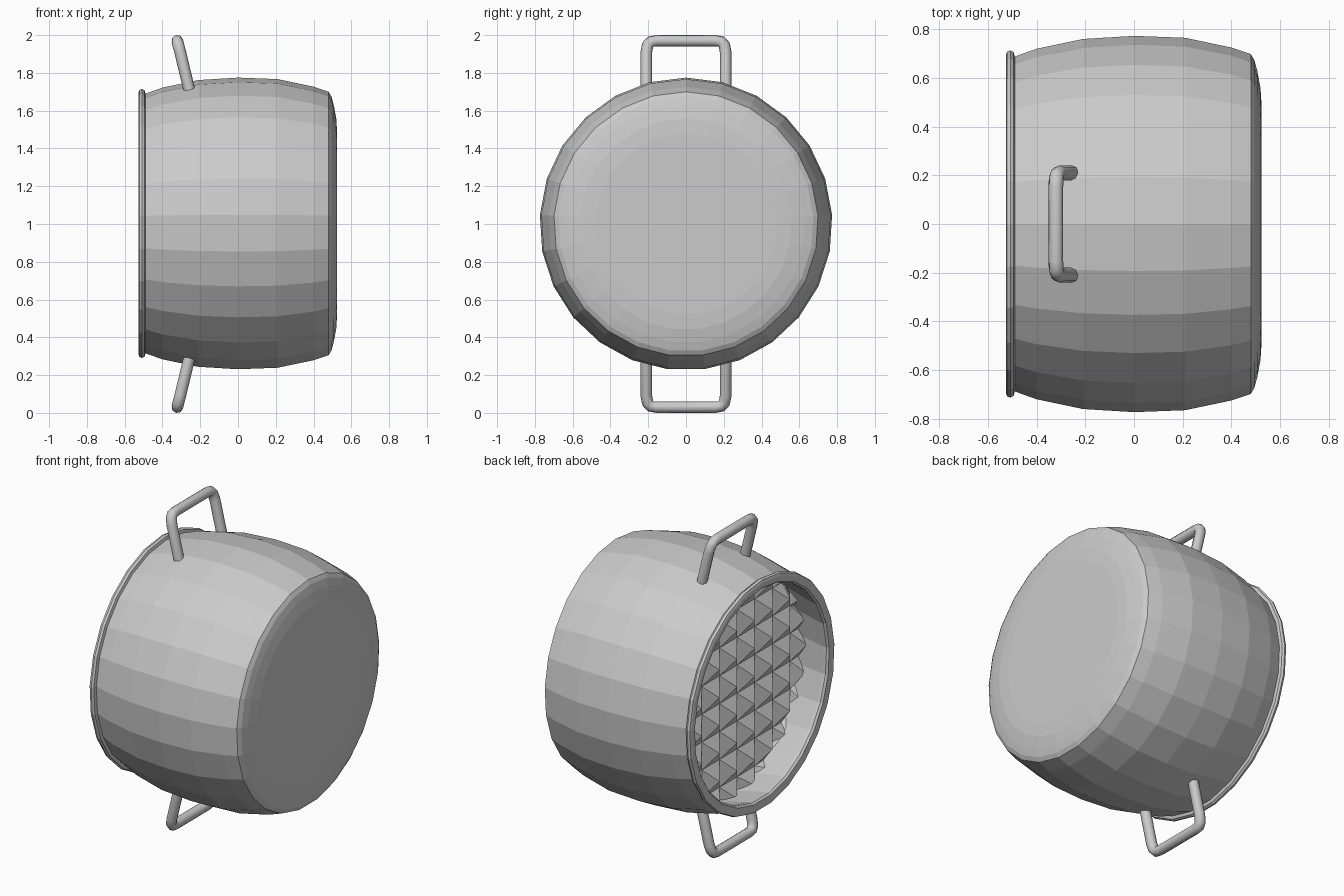
import bpy, bmesh, math
from mathutils import Vector

if "Cube" in bpy.data.objects:
    bpy.data.objects.remove(bpy.data.objects["Cube"])

CZ = 1.0      # height of the pot axis, which runs along x
SIDES = 25


def mesh_object(name, bm):
    bmesh.ops.recalc_face_normals(bm, faces=bm.faces[:])
    me = bpy.data.meshes.new(name)
    bm.to_mesh(me)
    bm.free()
    ob = bpy.data.objects.new(name, me)
    bpy.context.collection.objects.link(ob)
    return ob


def lathe_x(name, profile):
    """Revolve (x, radius) points about the pot axis, capping both ends."""
    bm = bmesh.new()
    rings = []
    for x, r in profile:
        rings.append([bm.verts.new((x, r * math.sin(a), CZ + r * math.cos(a)))
                      for a in (math.tau * i / SIDES for i in range(SIDES))])
    for r0, r1 in zip(rings, rings[1:]):
        for i in range(SIDES):
            j = (i + 1) % SIDES
            bm.faces.new((r0[i], r0[j], r1[j], r1[i]))
    bm.faces.new(rings[0])
    bm.faces.new(rings[-1])
    return mesh_object(name, bm)


# Pot lying on its side: outer base, bulging wall, rolled lip, inner wall, inner base
lathe_x("pot_body", [
    (0.525, 0.48), (0.52, 0.56), (0.507, 0.63), (0.495, 0.675), (0.48, 0.70),
    (0.40, 0.727), (0.21, 0.767), (0.0, 0.775), (-0.21, 0.762), (-0.40, 0.722),
    (-0.49, 0.69), (-0.495, 0.708), (-0.508, 0.715), (-0.522, 0.71),
    (-0.527, 0.695), (-0.522, 0.66), (-0.51, 0.65), (-0.49, 0.65),
    (-0.21, 0.715), (0.0, 0.73), (0.21, 0.72), (0.45, 0.66), (0.485, 0.50)])

# Contents: sheet of small pyramids clipped to the inside of the pot
STEP, N, REACH = 0.0865, 9, 0.69
bm = bmesh.new()
grid = {}
for i in range(-N, N + 1):
    for j in range(-N, N + 1):
        p = Vector((i * STEP, j * STEP))
        inside = p.length < REACH
        if not inside:
            p *= REACH / p.length
        peak = i % 2 == 0 and j % 2 == 0
        grid[i, j] = (bm.verts.new((-0.35 if peak else -0.29, p.x, CZ + p.y)), inside)
for i in range(-N, N):
    for j in range(-N, N):
        quad = [grid[k] for k in ((i, j), (i + 1, j), (i + 1, j + 1), (i, j + 1))]
        if any(q[1] for q in quad):
            v = [q[0] for q in quad]
            # split each cell so that the ridge runs through its peak
            if (i + j) % 2:
                v = v[1:] + v[:1]
            bm.faces.new((v[0], v[1], v[2]))
            bm.faces.new((v[0], v[2], v[3]))
for v in [v for v in bm.verts if not v.link_faces]:
    bm.verts.remove(v)
contents = mesh_object("bumpy_contents", bm)


def handle(name, sign):
    """Bent rod handle leaning towards the opening."""
    half = [(-0.258, 0.21, 0.71), (-0.306, 0.21, 0.91), (-0.316, 0.203, 0.947),
            (-0.32, 0.187, 0.965), (-0.321, 0.155, 0.97)]
    path = half + [(x, -y, z) for x, y, z in reversed(half)]
    cu = bpy.data.curves.new(name, 'CURVE')
    cu.dimensions = '3D'
    cu.bevel_depth = 0.031
    cu.bevel_resolution = 2
    cu.use_fill_caps = True
    sp = cu.splines.new('POLY')
    sp.points.add(len(path) - 1)
    for pt, (x, y, z) in zip(sp.points, path):
        pt.co = (x, y, CZ + sign * z, 1)
    sp.use_smooth = True
    bpy.context.collection.objects.link(bpy.data.objects.new(name, cu))


handle("top_handle", 1)
handle("bottom_handle", -1)
